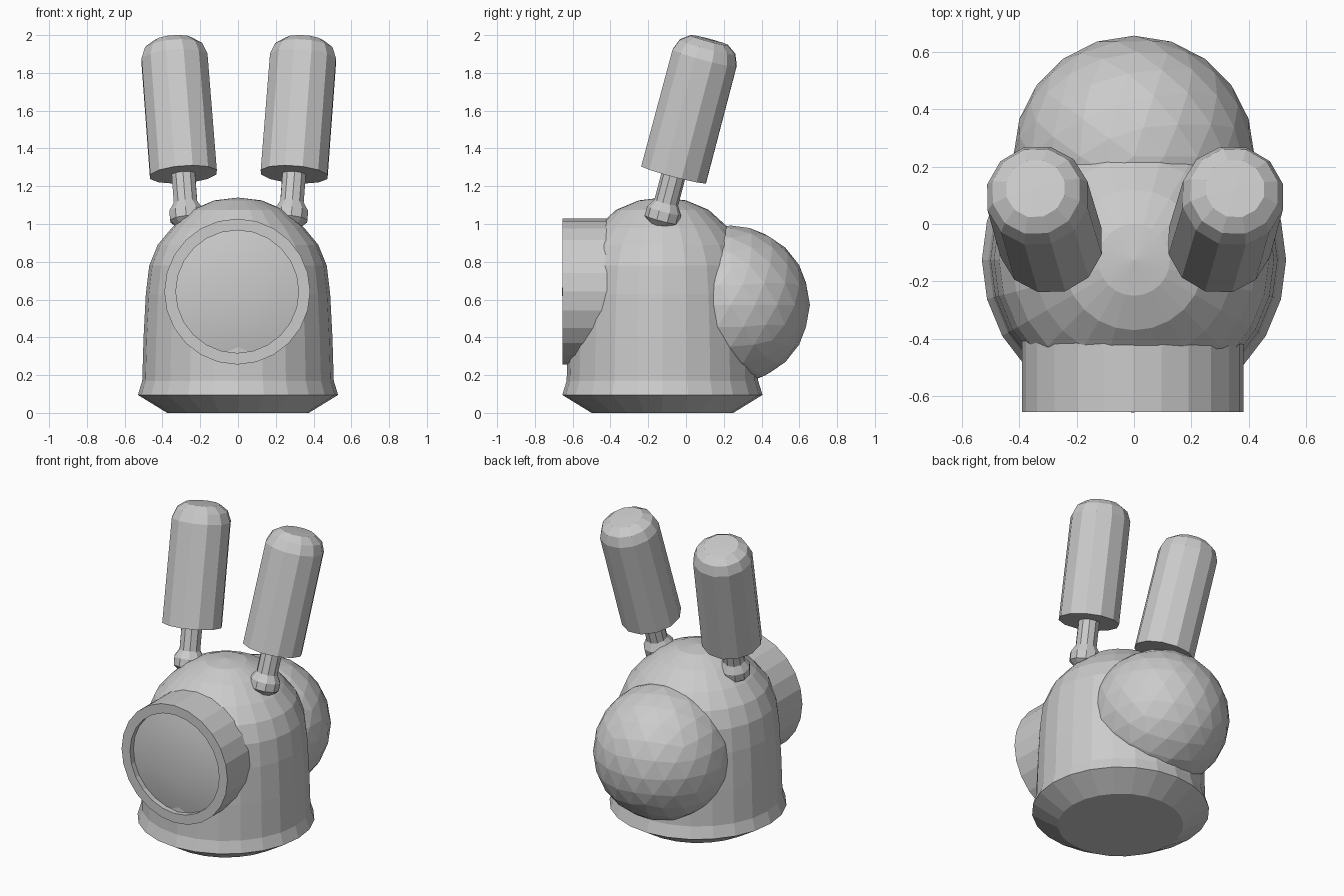
import bpy, bmesh, math
from mathutils import Vector, Matrix

if "Cube" in bpy.data.objects:
    bpy.data.objects.remove(bpy.data.objects["Cube"])

grey = bpy.data.materials.new("light grey")
grey.diffuse_color = (0.6, 0.6, 0.6, 1)
grey.use_nodes = True
grey.node_tree.nodes["Principled BSDF"].inputs["Base Color"].default_value = grey.diffuse_color


def finish(name, bm, matrix=Matrix()):
    bmesh.ops.recalc_face_normals(bm, faces=bm.faces)
    mesh = bpy.data.meshes.new(name)
    bm.to_mesh(mesh)
    bm.free()
    mesh.materials.append(grey)
    obj = bpy.data.objects.new(name, mesh)
    obj.matrix_world = matrix
    bpy.context.collection.objects.link(obj)
    return obj


def lathe(name, profile, sides, matrix):
    """Revolve (radius, height) points round local z; radius 0 closes to a point."""
    bm = bmesh.new()
    rings = []
    for r, z in profile:
        n = sides if r > 0 else 1
        rings.append([bm.verts.new((r * math.cos(math.tau * i / sides),
                                    r * math.sin(math.tau * i / sides), z)) for i in range(n)])
    for a, b in zip(rings, rings[1:]):
        for i in range(sides):
            j = (i + 1) % sides
            quad = [a[i % len(a)], a[j % len(a)], b[j % len(b)], b[i % len(b)]]
            bm.faces.new(list(dict.fromkeys(quad)))
    return finish(name, bm, matrix)


# domed body with flared foot
lathe("body", [(0, 0), (0.375, 0), (0.53, 0.095), (0.507, 0.17), (0.5, 0.4),
               (0.488, 0.63), (0.47, 0.78), (0.425, 0.89), (0.35, 0.98),
               (0.245, 1.075), (0.125, 1.125), (0, 1.14)],
      24, Matrix.Translation((0, -0.125, 0)))

# round eyepiece on the front: local z points to -y
front = Matrix.Translation((-0.004, 0, 0.642)) @ Matrix.Rotation(math.pi / 2, 4, 'X')
lathe("eyepiece_rim", [(0, 0.3), (0.386, 0.3), (0.386, 0.655), (0.325, 0.655),
                       (0.325, 0.61), (0, 0.61)], 24, front)
lens = lathe("eyepiece_lens", [(0.325, 0.62), (0.24, 0.638), (0.13, 0.651), (0, 0.656)], 24, front)
for f in lens.data.polygons:
    f.use_smooth = True

# faceted ball on the back
bm = bmesh.new()
bmesh.ops.create_icosphere(bm, subdivisions=3, radius=0.42)
finish("back_ball", bm, Matrix.Translation((0, 0.236, 0.572)))

# tilted ears on jointed rods, one per side
for side, label in ((1, "right"), (-1, "left")):
    axis = Vector((side * 0.077, 0.265, 1)).normalized()
    base = Vector((side * 0.293 + 0.004, -0.065, 1.2625))
    place = Matrix.Translation(base) @ axis.to_track_quat('Z', 'Y').to_matrix().to_4x4()
    lathe(label + "_ear", [(0, 0), (0.183, 0), (0.181, 0.64), (0.157, 0.7),
                           (0.105, 0.737), (0, 0.74)], 12, place)
    lathe(label + "_ear_rod", [(0, -0.28), (0.06, -0.28), (0.093, -0.25), (0.093, -0.2),
                               (0.065, -0.155), (0.065, 0.02), (0, 0.02)], 10, place)
